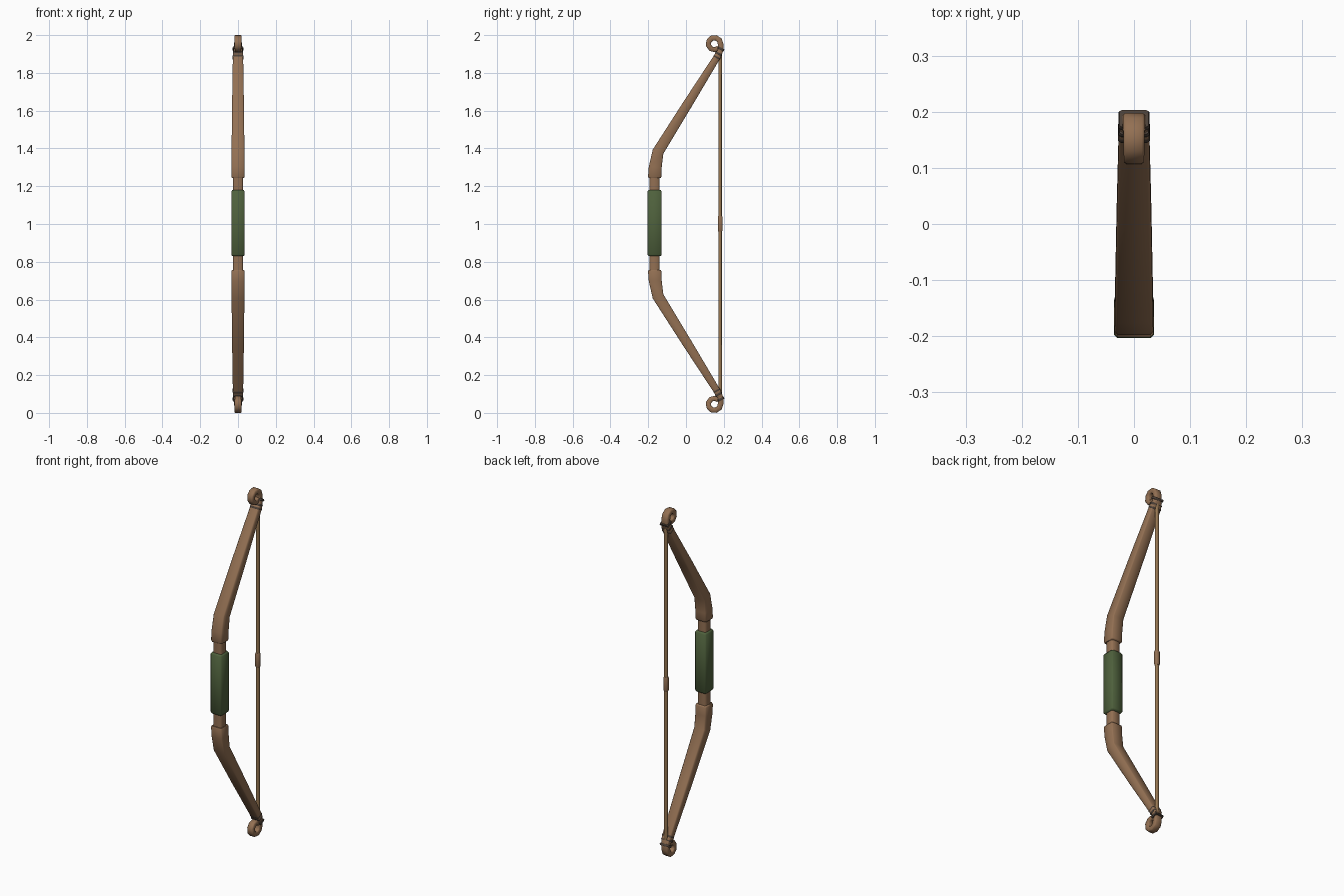
import bpy, bmesh, math
from mathutils import Vector

if "Cube" in bpy.data.objects:
    bpy.data.objects.remove(bpy.data.objects["Cube"])


def material(name, rgb):
    m = bpy.data.materials.new(name)
    m.diffuse_color = (*rgb, 1)
    m.use_nodes = True
    m.node_tree.nodes["Principled BSDF"].inputs["Base Color"].default_value = m.diffuse_color
    return m


WOOD = material("brown wood", (0.292, 0.162, 0.086))
GREEN = material("green wrap", (0.078, 0.120, 0.046))
CORD = material("tan cord", (0.31, 0.185, 0.085))
DARK = material("dark binding", (0.07, 0.05, 0.038))


def box_section(c=0.2):
    """Unit rectangle with chamfered corners."""
    k = 1 - c
    return [(1, -k), (1, k), (k, 1), (-k, 1), (-1, k), (-1, -k), (-k, -1), (k, -1)]


def sweep(name, mat, stations, section, mirror=False):
    """Sweep a section along (y, z, half width in x, half thickness) stations."""
    bm = bmesh.new()
    pts = [Vector((0, s[0], s[1])) for s in stations]
    rings = []
    for i, s in enumerate(stations):
        a = (pts[i] - pts[i - 1]).normalized() if i else Vector()
        b = (pts[i + 1] - pts[i]).normalized() if i < len(pts) - 1 else Vector()
        t = (a + b).normalized()
        n = Vector((0, t.z, -t.y))
        rings.append([bm.verts.new(pts[i] + Vector((u * s[2], 0, 0)) + n * v * s[3]) for u, v in section])
    k = len(section)
    for r0, r1 in zip(rings, rings[1:]):
        for j in range(k):
            bm.faces.new((r0[j], r0[(j + 1) % k], r1[(j + 1) % k], r1[j]))
    bm.faces.new(rings[0][::-1])
    bm.faces.new(rings[-1])
    if mirror:  # lower half mirrored about mid height
        dup = bmesh.ops.duplicate(bm, geom=bm.verts[:] + bm.edges[:] + bm.faces[:])
        for v in dup["geom"]:
            if isinstance(v, bmesh.types.BMVert):
                v.co.z = 2 - v.co.z
    bmesh.ops.recalc_face_normals(bm, faces=bm.faces[:])
    me = bpy.data.meshes.new(name)
    bm.to_mesh(me)
    bm.free()
    me.materials.append(mat)
    ob = bpy.data.objects.new(name, me)
    bpy.context.collection.objects.link(ob)
    bpy.context.view_layer.objects.active = ob
    ob.select_set(True)
    bpy.ops.object.shade_smooth_by_angle(angle=math.radians(62))
    ob.select_set(False)
    return ob


# handle core and green grip
GY = -0.166
sweep("handle_core", WOOD, [(GY, .74, .027, .026), (GY, 1.26, .027, .026)], box_section(.28))
sweep("grip_wrap", GREEN, [(GY, .83, .030, .032), (GY, .838, .0355, .0375),
                           (GY, 1.172, .0355, .0375), (GY, 1.18, .030, .032)], box_section(.16))

# bent limbs, tapering to the tips
sweep("limbs", WOOD, [(GY, 1.243, .032, .032), (GY, 1.25, .0345, .035), (-.163, 1.30, .0345, .034),
                      (-.148, 1.383, .034, .030), (.01, 1.637, .031, .025),
                      (.168, 1.89, .027, .018), (.182, 1.915, .022, .014)], box_section(.16), True)

# curled tips
curl = [(.170, 1.893, .022, .015), (.183, 1.92, .021, .0145)]
for i in range(9):
    a = math.radians(-5 + i * 40)
    r = .0335 - .0003 * i
    curl.append((.150 + r * math.cos(a), 1.954 + r * math.sin(a), .020 - .0005 * i, .0148 - .0002 * i))
sweep("curled_tips", WOOD, curl, box_section(.25), True)

# dark cord bindings round the limb ends
for i, (y, z, w, t) in enumerate([(.163, 1.882, .0285, .020), (.172, 1.901, .0275, .019), (.185, 1.927, .028, .019)]):
    dy, dz = .003, .0055
    sweep("string_binding_%d" % (i + 1), DARK,
          [(y - dy, z - dz, w - .002, t - .002), (y, z, w, t), (y + dy, z + dz, w - .002, t - .002)],
          box_section(.15), True)

# bowstring and its nocking sleeve
SY = .181
sweep("bowstring", CORD, [(SY, .08, .0095, .0085), (SY, 1.92, .0095, .0085)], box_section(.4))
sweep("nocking_sleeve", WOOD, [(SY, .96, .010, .010), (SY, .967, .0125, .012),
                               (SY, 1.036, .0125, .012), (SY, 1.043, .010, .010)], box_section(.4))
